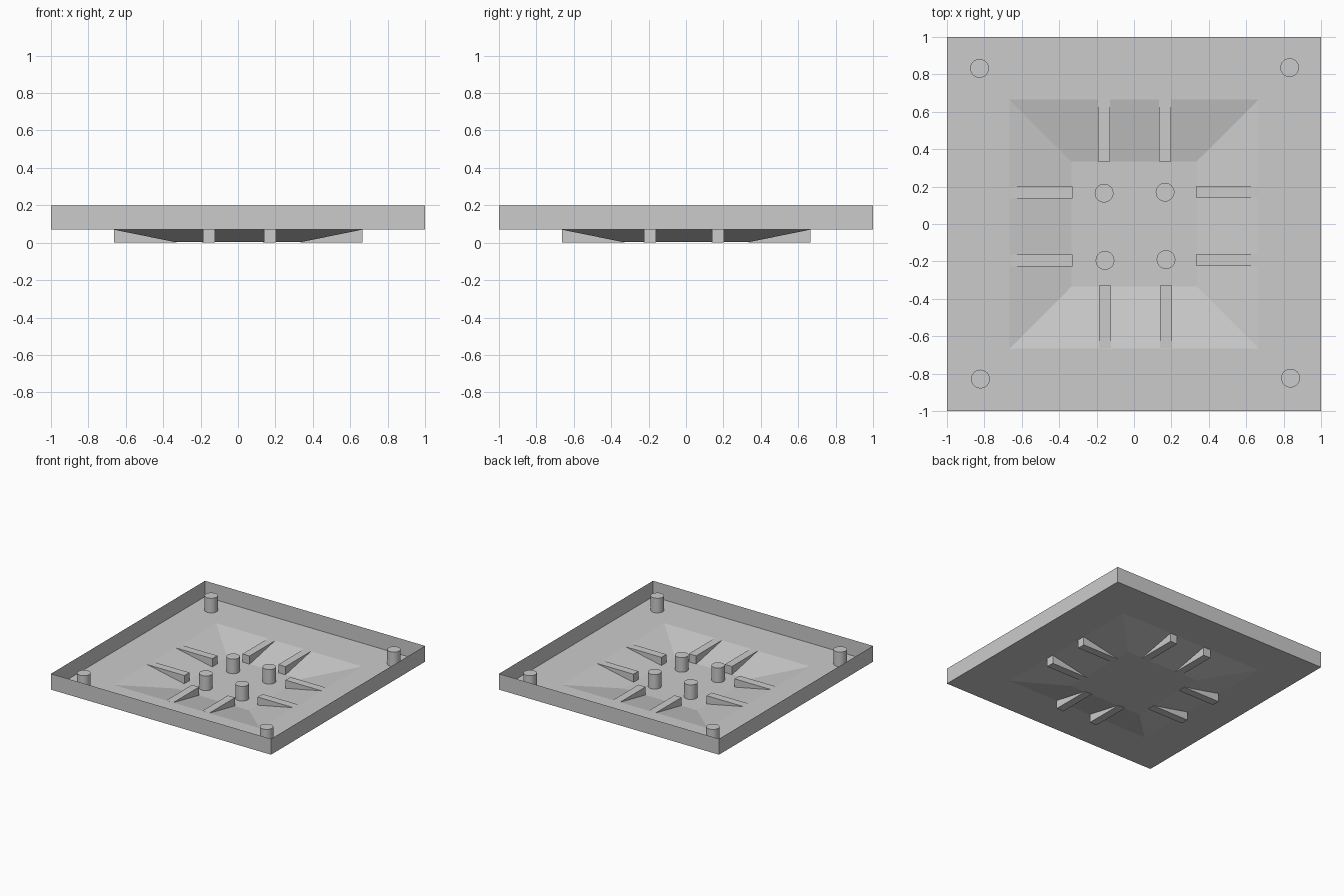
import bpy, bmesh

if "Cube" in bpy.data.objects:
    bpy.data.objects.remove(bpy.data.objects["Cube"])

RIM, FLOOR, PIT = 0.2, 0.07, 0.003   # heights of rim, floor and sunken centre


def make_object(name, bm):
    mesh = bpy.data.meshes.new(name)
    bm.to_mesh(mesh)
    bm.free()
    obj = bpy.data.objects.new(name, mesh)
    bpy.context.collection.objects.link(obj)
    return obj


# Thin tray: square rings joined from rim to floor to sunken centre
bm = bmesh.new()
rings = []
for half, z in ((1, RIM), (1, FLOOR), (0.665, FLOOR), (0.335, PIT)):
    rings.append([bm.verts.new((sx * half, sy * half, z))
                  for sx, sy in ((-1, -1), (1, -1), (1, 1), (-1, 1))])
for upper, lower in zip(rings, rings[1:]):
    for i in range(4):
        j = (i + 1) % 4
        bm.faces.new((upper[i], lower[i], lower[j], upper[j]))
bm.faces.new(rings[-1])
bmesh.ops.recalc_face_normals(bm, faces=bm.faces)
make_object("tray", bm)


# Square-section ribs crossing the sloped sides
def rib(name, x0, x1, y0, y1):
    bm = bmesh.new()
    bmesh.ops.create_cube(bm, size=1)
    for v in bm.verts:
        v.co = (x0 if v.co.x < 0 else x1,
                y0 if v.co.y < 0 else y1,
                0 if v.co.z < 0 else FLOOR)
    make_object(name, bm)


W = 0.0325
for x in (-0.16, 0.166):
    rib("back_rib", x - W, x + W, 0.333, 0.665)
    rib("front_rib", x + 0.005 - W, x + 0.005 + W, -0.663, -0.329)
for y in (0.168, -0.195):
    rib("left_rib", -0.663, -0.328, y - W, y + W)
    rib("right_rib", 0.335, 0.665, y + 0.003 - W, y + 0.003 + W)


# Round posts
def post(name, x, y, base, height=0.12):
    bpy.ops.mesh.primitive_cylinder_add(vertices=32, radius=0.05, depth=height,
                                        location=(x, y, base + height / 2))
    bpy.context.object.name = name
    bpy.ops.object.shade_smooth_by_angle()


for x, y in ((-0.826, 0.832), (0.832, 0.836), (-0.821, -0.829), (0.837, -0.824)):
    post("corner_post", x, y, FLOOR)
for x, y in ((-0.16, 0.165), (0.166, 0.17), (-0.155, -0.195), (0.171, -0.19)):
    post("centre_post", x, y, PIT)
